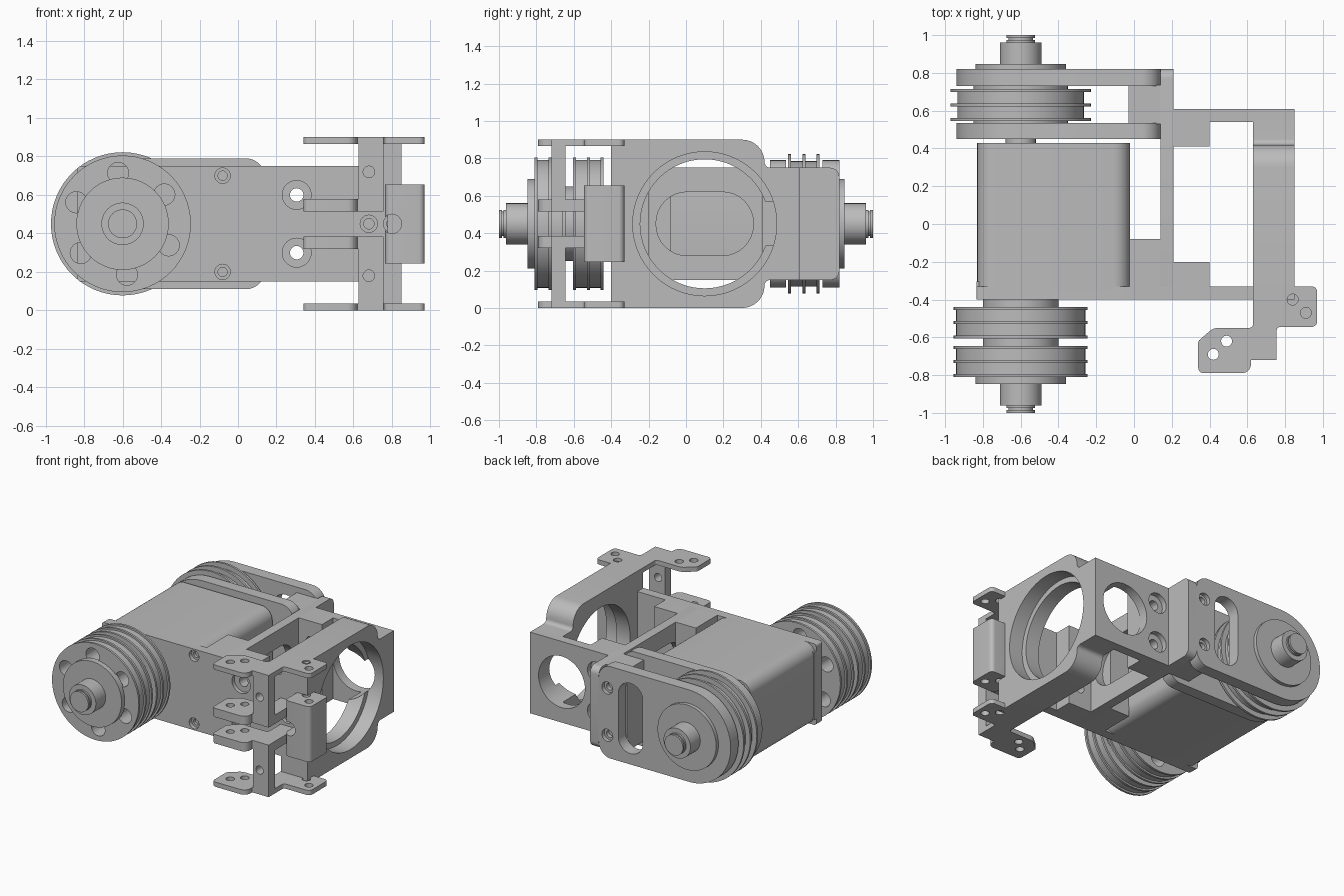
import bpy, bmesh, math
from mathutils import Vector

if "Cube" in bpy.data.objects:
    bpy.data.objects.remove(bpy.data.objects["Cube"])

grey = bpy.data.materials.new("plain grey")
grey.use_nodes = True
grey.diffuse_color = (0.5, 0.5, 0.5, 1)
grey.node_tree.nodes["Principled BSDF"].inputs["Base Color"].default_value = (0.5, 0.5, 0.5, 1)

CX, CZ = -0.6, 0.45      # pulley axis, running along y


def place(axis, u, v, w):
    """Map profile coordinates u, v and depth w to x, y, z."""
    return {"x": (w, u, v), "y": (u, w, v), "z": (u, v, w)}[axis]


def finish(name, bm):
    bmesh.ops.recalc_face_normals(bm, faces=bm.faces)
    mesh = bpy.data.meshes.new(name)
    bm.to_mesh(mesh)
    bm.free()
    mesh.materials.append(grey)
    ob = bpy.data.objects.new(name, mesh)
    bpy.context.collection.objects.link(ob)
    return ob


def fillet(points, steps=8):
    """Round each (u, v, radius) corner of a polygon."""
    out = []
    for i, (u, v, r) in enumerate(points):
        p = Vector((u, v))
        if r == 0:
            out.append(p)
            continue
        a = (Vector(points[i - 1][:2]) - p).normalized()
        b = (Vector(points[(i + 1) % len(points)][:2]) - p).normalized()
        half = a.angle(b) / 2
        centre = p + (a + b).normalized() * (r / math.sin(half))
        start = p + a * (r / math.tan(half)) - centre
        end = p + b * (r / math.tan(half)) - centre
        for k in range(steps + 1):
            d = start.lerp(end, k / steps)
            # spread the chord samples evenly over the arc
            t = (k / steps - 0.5) * (math.pi - 2 * half)
            mid = (start + end).normalized()
            side = (end - start).normalized()
            out.append(centre + r * (mid * math.cos(t) + side * math.sin(t)))
    return out


def prism(name, axis, points, w0, w1):
    bm = bmesh.new()
    low = [bm.verts.new(place(axis, p[0], p[1], w0)) for p in points]
    face = bm.faces.new(low)
    new = bmesh.ops.extrude_face_region(bm, geom=[face])["geom"]
    shift = Vector(place(axis, 0, 0, w1 - w0))
    bmesh.ops.translate(bm, vec=shift, verts=[g for g in new if isinstance(g, bmesh.types.BMVert)])
    return finish(name, bm)


def rounded(name, axis, u0, u1, v0, v1, w0, w1, r=0.0):
    corners = [(u0, v0, r), (u1, v0, r), (u1, v1, r), (u0, v1, r)]
    return prism(name, axis, fillet(corners), w0, w1)


def box(name, x0, x1, y0, y1, z0, z1):
    return rounded(name, "z", x0, x1, y0, y1, z0, z1)


def disc(name, axis, u, v, r, w0, w1, n=48):
    ring = [(u + r * math.cos(2 * math.pi * k / n), v + r * math.sin(2 * math.pi * k / n)) for k in range(n)]
    return prism(name, axis, ring, w0, w1)


def lathe(name, profile, n=64):
    """Spin (radius, y) steps around the pulley axis."""
    bm = bmesh.new()
    pts = [(0, profile[0][1])] + profile + [(0, profile[-1][1])]
    verts = [bm.verts.new((CX + r, y, CZ)) for r, y in pts]
    edges = [bm.edges.new(pair) for pair in zip(verts, verts[1:])]
    bmesh.ops.spin(bm, geom=verts + edges, cent=(CX, 0, CZ), axis=(0, 1, 0), angle=2 * math.pi, steps=n)
    bmesh.ops.remove_doubles(bm, verts=bm.verts, dist=0.0002)
    return finish(name, bm)


def combine(ob, others, operation):
    """Apply boolean operations and drop the helper solids."""
    for other in others:
        mod = ob.modifiers.new("combine", "BOOLEAN")
        mod.operation, mod.object, mod.solver = operation, other, "EXACT"
        bpy.context.view_layer.update()
        mesh = bpy.data.meshes.new_from_object(ob.evaluated_get(bpy.context.evaluated_depsgraph_get()))
        ob.modifiers.clear()
        ob.data = mesh
        bpy.data.objects.remove(other)
    return ob


def screw_hole(axis, u, v, face, depth, r=0.04):
    """Shallow counterbore plus a deeper pilot hole."""
    s = 1 if depth > 0 else -1
    return [disc("cutter", axis, u, v, r, face - 0.01 * s, face + 0.03 * s, 24),
            disc("cutter", axis, u, v, r * 0.6, face, face + depth, 24)]


# Motor housing with boss and rear shaft stub
rounded("motor_housing", "y", -0.83, -0.02, 0.15, 0.75, -0.35, 0.43, 0.09)
disc("motor_boss", "y", CX, CZ, 0.2, -0.66, -0.39)
disc("rear_shaft_stub", "y", CX, CZ, 0.08, 0.42, 0.47)

# Front mounting wall
wall = rounded("front_wall", "y", -0.835, 0.78, 0.15, 0.75, -0.4, -0.33, 0.02)
cuts = []
for z in (0.2, 0.7):
    cuts += screw_hole("y", -0.08, z, -0.4, 0.06)
for x in (0.68, 0.8):
    cuts += screw_hole("y", x, CZ, -0.4, 0.06, 0.045)
for z in (0.3, 0.6):
    cuts += [disc("cutter", "y", 0.305, z, 0.075, -0.41, -0.37, 32),
             disc("cutter", "y", 0.305, z, 0.035, -0.38, -0.3, 24)]
combine(wall, cuts, "DIFFERENCE")
box("wall_spacer", -0.025, 0.14, -0.34, -0.08, 0.15, 0.75)
box("wall_lip", -0.835, -0.66, -0.35, -0.305, 0.2, 0.7)

# Middle plate with long slot
plate = rounded("middle_plate", "x", -0.395, 0.82, 0.15, 0.75, 0.14, 0.21, 0.05)
combine(plate, [rounded("cutter", "x", -0.16, 0.36, 0.28, 0.62, 0.1, 0.3, 0.165)], "DIFFERENCE")

# Screw blocks and back wall of the side frame
for name, y0, y1 in (("front_screw_block", -0.34, -0.2), ("rear_screw_block", 0.41, 0.545)):
    block = box(name, 0.2, 0.4, y0, y1, 0.15, 0.75)
    combine(block, [disc("cutter", "y", 0.305, z, 0.035, -0.5, 0.7, 24) for z in (0.3, 0.6)], "DIFFERENCE")
back = box("back_wall", 0.2, 0.64, 0.54, 0.61, 0.15, 0.75)
cuts = [disc("cutter", "y", 0.59, CZ, 0.19, 0.4, 0.7)]
for z in (0.3, 0.6):
    cuts += [disc("cutter", "y", 0.305, z, 0.075, 0.57, 0.62, 32),
             disc("cutter", "y", 0.305, z, 0.035, 0.5, 0.6, 24)]
combine(back, cuts, "DIFFERENCE")

# Side frame: tall block with stepped bore, waisted towards the back
half = [(-0.33, 0.9, 0), (0.42, 0.9, 0.12), (0.42, 0.75, 0.03), (0.61, 0.75, 0)]
outline = half + [(u, 0.9 - v, r) for u, v, r in reversed(half)]
frame = prism("side_frame", "x", fillet(outline), 0.63, 0.85)
combine(frame, [disc("cutter", "x", 0.1, CZ, 0.345, 0.6, 0.9, 64),
                disc("cutter", "x", 0.1, CZ, 0.385, 0.74, 0.9, 64),
                disc("cutter", "y", 0.59, CZ, 0.19, 0.3, 0.7)], "DIFFERENCE")

# Hinge tabs, posts and bumper block on the front of the frame
tab = [(0.34, -0.79, 0.03), (0.62, -0.79, 0.05), (0.62, -0.72, 0), (0.755, -0.72, 0),
       (0.755, -0.545, 0.02), (0.97, -0.545, 0.03), (0.97, -0.33, 0.03), (0.63, -0.33, 0),
       (0.63, -0.55, 0.02), (0.42, -0.55, 0.07), (0.34, -0.62, 0.02)]
inner = [(0.34, -0.79, 0.03), (0.62, -0.79, 0.05), (0.62, -0.72, 0), (0.755, -0.72, 0),
         (0.755, -0.38, 0), (0.63, -0.38, 0), (0.63, -0.55, 0.02), (0.42, -0.55, 0.07), (0.34, -0.62, 0.02)]
left_holes = [(0.42, -0.69), (0.49, -0.62)]
right_holes = [(0.84, -0.4), (0.91, -0.47)]
levels = [("bottom_tab", tab, 0.0, 0.035), ("lower_inner_tab", inner, 0.32, 0.385),
          ("upper_inner_tab", inner, 0.515, 0.58), ("top_tab", tab, 0.865, 0.9)]
for name, shape, z0, z1 in levels:
    holes = left_holes + (right_holes if shape is tab else [])
    combine(prism(name, "z", fillet(shape), z0, z1),
            [disc("cutter", "z", x, y, 0.029, -0.1, 1, 20) for x, y in holes], "DIFFERENCE")
for side, z0, z1, hole in (("lower", 0.01, 0.385, 0.18), ("upper", 0.515, 0.89, 0.72)):
    post = box(side + "_hinge_post", 0.625, 0.755, -0.72, -0.645, z0, z1)
    combine(post, [disc("cutter", "y", 0.68, hole, 0.03, -0.8, -0.6, 20)], "DIFFERENCE")
for side, z0, z1 in (("lower", 0.01, 0.245), ("upper", 0.655, 0.89)):
    box(side + "_frame_column", 0.63, 0.85, -0.4, -0.32, z0, z1)
bumper = rounded("bumper_block", "z", 0.765, 0.97, -0.545, -0.33, 0.245, 0.655, 0.03)
combine(bumper, [disc("cutter", "z", x, y, 0.029, z - 0.04, z + 0.04, 20)
                 for x, y in right_holes for z in (0.245, 0.655)]
        + [disc("cutter", "y", 0.8, CZ, 0.05, -0.6, -0.3, 24)], "DIFFERENCE")

# Rear arm plates around the rear pulley
for name, y0, y1 in (("inner_arm", 0.45, 0.535), ("outer_arm", 0.73, 0.82)):
    arm = rounded(name, "y", -0.94, 0.14, 0.11, 0.79, y0, y1, 0.1)
    arm_shape = [(-0.94, 0.11, 0.339), (0.14, 0.11, 0.1), (0.14, 0.79, 0.1), (-0.94, 0.79, 0.339)]
    bpy.data.objects.remove(arm)
    arm = prism(name, "y", fillet(arm_shape, 16), y0, y1)
    cuts = [rounded("cutter", "y", -0.22, -0.02, 0.19, 0.71, 0.7, 0.9, 0.099)]
    for z in (0.275, 0.625):
        cuts += screw_hole("y", 0.07, z, 0.82, -0.06, 0.045)
    if name == "outer_arm":
        combine(arm, cuts, "DIFFERENCE")
    else:
        for cutter in cuts:
            bpy.data.objects.remove(cutter)
box("arm_spacer", -0.03, 0.15, 0.53, 0.735, 0.15, 0.75)


def pulley(name, y0, y1, rim, groove):
    """Drum with three thin flanges."""
    t, profile = 0.016, []
    for k in range(3):
        y = y0 + (y1 - y0 - t) * k / 2
        profile += [(groove, y), (rim, y), (rim, y + t), (groove, y + t)]
    return lathe(name, profile[1:-1])


# Pulleys, caps and shafts
pulley("rear_pulley", 0.545, 0.715, 0.372, 0.335)
disc("rear_pulley_hub", "y", CX, CZ, 0.25, 0.52, 0.74)
for name, y0, y1 in (("front_inner_pulley", -0.605, -0.44), ("front_outer_pulley", -0.81, -0.645)):
    drum = pulley(name, y0, y1, 0.355, 0.342)
    cuts = [disc("cutter", "y", CX + 0.265 * math.cos(a), CZ + 0.265 * math.sin(a), 0.055, y0 - 0.1, y1 + 0.1, 24)
            for a in (math.radians(95 + 60 * k) for k in range(6))]
    combine(drum, cuts, "DIFFERENCE")
for name, s in (("front_axle", -1), ("rear_axle", 1)):
    steps = [(0.24, 0.8), (0.24, 0.847), (0.11, 0.847), (0.11, 0.962), (0.075, 0.962), (0.075, 0.975),
             (0.065, 0.975), (0.065, 0.985), (0.075, 0.985), (0.075, 1.0)]
    lathe(name, [(r, s * y) for r, y in steps])

# Smooth round surfaces, keep hard edges
bpy.ops.object.select_all(action="DESELECT")
for ob in bpy.context.collection.objects:
    if ob.type == "MESH":
        ob.select_set(True)
        bpy.context.view_layer.objects.active = ob
bpy.ops.object.shade_smooth_by_angle(angle=math.radians(30))
